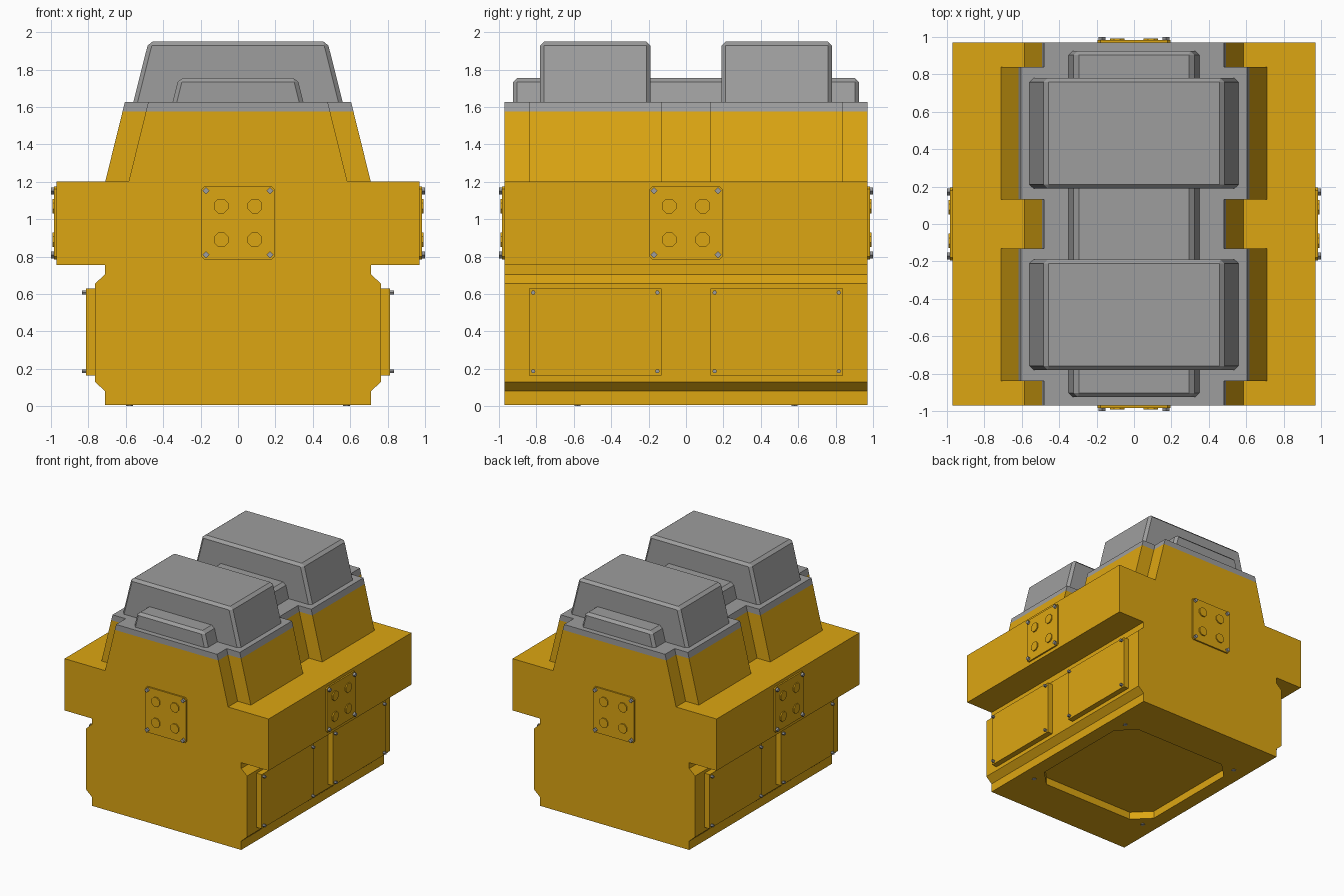
import bpy, bmesh, math
from mathutils import Matrix, Vector

cube = bpy.data.objects.get("Cube")
if cube:
    bpy.data.objects.remove(cube, do_unlink=True)


def material(name, r, g, b):
    m = bpy.data.materials.new(name)
    m.use_nodes = True
    m.diffuse_color = (r, g, b, 1)
    for n in m.node_tree.nodes:
        if n.type == 'BSDF_PRINCIPLED':
            n.inputs["Base Color"].default_value = (r, g, b, 1)
    return m


YELLOW = material("machine yellow", 0.72, 0.38, 0.006)
GRAY = material("housing gray", 0.34, 0.34, 0.34)

# Frames mapping a 2D profile plus depth into the world
ALONG_Y = Matrix(((1, 0, 0), (0, 0, 1), (0, 1, 0))).to_4x4()
ALONG_Z = Matrix.Identity(4)


def prism(name, profile, lo, hi, mat, frame=ALONG_Y, bevel=0, top=None):
    """Extrude a profile from lo to hi; an optional top profile tapers it."""
    bm = bmesh.new()
    a = [bm.verts.new(frame @ Vector((u, v, lo))) for u, v in profile]
    b = [bm.verts.new(frame @ Vector((u, v, hi))) for u, v in (top or profile)]
    bm.faces.new(a)
    bm.faces.new(b)
    n = len(a)
    for i in range(n):
        j = (i + 1) % n
        bm.faces.new((a[i], a[j], b[j], b[i]))
    if bevel:
        edges = [e for e in bm.edges if e.verts[0] in b or e.verts[1] in b]
        bmesh.ops.bevel(bm, geom=edges, offset=bevel, segments=1,
                        affect='EDGES', clamp_overlap=True)
    bmesh.ops.recalc_face_normals(bm, faces=bm.faces)
    mesh = bpy.data.meshes.new(name)
    bm.to_mesh(mesh)
    bm.free()
    mesh.materials.append(mat)
    ob = bpy.data.objects.new(name, mesh)
    bpy.context.collection.objects.link(ob)
    return ob


def mirrored(half):
    return half + [(-x, z) for x, z in reversed(half)]


def rect(w, h, cu=0, cv=0, cut=0):
    """Centred rectangle with half sizes w, h and optional cut corners."""
    if not cut:
        return [(cu - w, cv - h), (cu + w, cv - h), (cu + w, cv + h), (cu - w, cv + h)]
    out = []
    for su, sv in ((1, 1), (-1, 1), (-1, -1), (1, -1)):
        pair = [(cu + su * w, cv + sv * (h - cut)), (cu + su * (w - cut), cv + sv * h)]
        out += pair if su == sv else pair[::-1]
    return out


def ring(r, sides, cu=0, cv=0, turn=0):
    return [(cu + r * math.cos(turn + math.tau * i / sides),
             cv + r * math.sin(turn + math.tau * i / sides)) for i in range(sides)]


def corners(w, h):
    return [(su * w, sv * h) for su in (-1, 1) for sv in (-1, 1)]


# Main body with a tapered core, and the pocket cut into its underside
DEPTH = 0.97
BASE, SHOULDER, BAND, DECK = 0.005, 1.2, 1.575, 1.625
SLOPE = 0.105 / (DECK - SHOULDER)


def taper(x, z):
    return x - SLOPE * (z - SHOULDER)


body = prism("body", mirrored([
    (0.71, BASE), (0.71, 0.08), (0.765, 0.13), (0.765, 0.655), (0.71, 0.705),
    (0.71, 0.755), (0.97, 0.755), (0.97, SHOULDER), (0.585, SHOULDER),
    (taper(0.585, BAND), BAND)]), -DEPTH, DEPTH, YELLOW)
cutter = prism("pocket_cutter", rect(0.585, 0.585, cut=0.14), -0.1, 0.07, YELLOW, ALONG_Z)
cutter.hide_render = True
cut = body.modifiers.new("pocket", 'BOOLEAN')
cut.operation, cut.solver, cut.object = 'DIFFERENCE', 'EXACT', cutter
bpy.context.view_layer.objects.active = body
bpy.ops.object.modifier_apply(modifier=cut.name)
bpy.data.objects.remove(cutter, do_unlink=True)

# Gray deck over the core
prism("deck", mirrored([(taper(0.585, BAND), BAND), (taper(0.585, DECK), DECK)]),
      -DEPTH, DEPTH, GRAY)

# Sloped buttresses with gray caps, and bolted side panels below them
for sx, side in ((1, "left"), (-1, "right")):
    for sy, end in ((-1, "front"), (1, "rear")):
        lo, hi = sorted((sy * 0.13, sy * 0.84))
        for name, z0, z1, mat in (("buttress", SHOULDER, BAND, YELLOW),
                                  ("buttress_cap", BAND, DECK, GRAY)):
            prof = [(taper(0.585, z0), z0), (taper(0.71, z0), z0),
                    (taper(0.71, z1), z1), (taper(0.585, z1), z1)]
            prism(f"{end}_{side}_{name}", [(sx * x, z) for x, z in prof], lo, hi, mat)
        along_x = Matrix(((0, 0, sx), (1, 0, 0), (0, 1, 0))).to_4x4()
        cy, cz = sy * 0.485, 0.397
        prism(f"{end}_{side}_panel", rect(0.355, 0.233, cy, cz), 0.76, 0.813, YELLOW, along_x)
        for u, v in corners(0.332, 0.21):
            prism(f"{end}_{side}_panel_bolt", ring(0.012, 6, cy + u, cz + v),
                  0.81, 0.835, GRAY, along_x)

# Connector plates on all four sides
for k, side in enumerate(("front", "left", "rear", "right")):
    frame = (Matrix.Rotation(k * math.pi / 2, 4, 'Z')
             @ Matrix(((1, 0, 0), (0, 0, -1), (0, 1, 0))).to_4x4())
    cz = 0.98
    prism(f"{side}_plate", rect(0.195, 0.195, 0, cz, cut=0.015), 0.965, 0.983, YELLOW, frame)
    for u, v in corners(0.09, 0.09):
        prism(f"{side}_plate_button", ring(0.042, 8, u, cz + v, math.pi / 8),
              0.98, 0.993, YELLOW, frame)
    for u, v in corners(0.171, 0.171):
        prism(f"{side}_plate_bolt", ring(0.019, 4, u, cz + v), 0.98, 1.0, GRAY, frame)

# Bolts on the underside
for u, v in corners(0.58, 0.58):
    prism("underside_bolt", ring(0.018, 6, u, v), 0, 0.02, GRAY, ALONG_Z)

# Gray top housings and the spine that links them
for cy, end in ((-0.485, "front"), (0.485, "rear")):
    prism(f"{end}_housing", rect(0.56, 0.295, 0, cy), DECK, 1.95, GRAY, ALONG_Z,
          bevel=0.022, top=rect(0.478, 0.295, 0, cy))
prism("spine", rect(0.35, 0.925), DECK, 1.755, GRAY, ALONG_Z,
      bevel=0.022, top=rect(0.317, 0.925))
